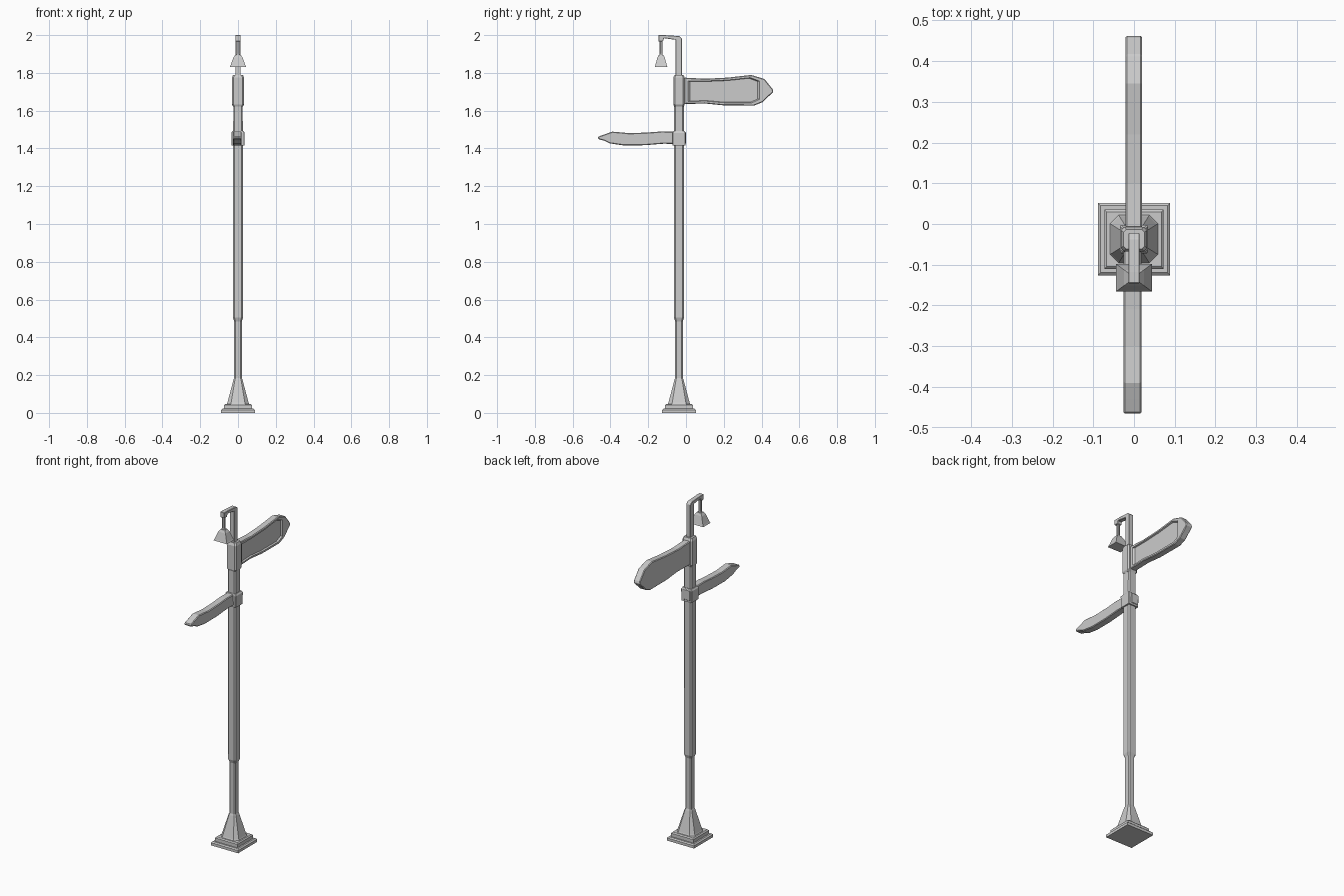
import bpy, bmesh
from mathutils import Vector

CY = -0.037  # pole axis


def loft(name, rings, bevel=0.0):
    """Closed mesh through matching rings of points, capped at both ends."""
    bm = bmesh.new()
    loops = [[bm.verts.new(p) for p in r] for r in rings]
    n = len(loops[0])
    for a, b in zip(loops, loops[1:]):
        for i in range(n):
            j = (i + 1) % n
            bm.faces.new((a[i], a[j], b[j], b[i]))
    bm.faces.new(loops[0][::-1])
    bm.faces.new(loops[-1])
    bmesh.ops.recalc_face_normals(bm, faces=bm.faces)
    me = bpy.data.meshes.new(name)
    bm.to_mesh(me)
    bm.free()
    ob = bpy.data.objects.new(name, me)
    bpy.context.collection.objects.link(ob)
    if bevel:
        m = ob.modifiers.new("edges", "BEVEL")
        m.width = bevel
        m.segments = 1
    return ob


def ring(z, hx, hy, c=0.0, cy=CY):
    """Rectangle at height z; c > 0 chamfers its corners."""
    if not c:
        return [(-hx, cy - hy, z), (hx, cy - hy, z), (hx, cy + hy, z), (-hx, cy + hy, z)]
    p = [(-hx + c, -hy), (hx - c, -hy), (hx, -hy + c), (hx, hy - c),
         (hx - c, hy), (-hx + c, hy), (-hx, hy - c), (-hx, -hy + c)]
    return [(x, cy + y, z) for x, y in p]


def column(name, prof, cy=CY):
    """Profile rows: z, half x, half y, corner chamfer."""
    return loft(name, [ring(*row, cy=cy) for row in prof])


def slab(name, outline, layers, bevel=0.0):
    """Side outline (y, z) repeated at each x, scaled about its middle."""
    c = sum((Vector(p) for p in outline), Vector((0, 0))) / len(outline)
    rings = []
    for x, s in layers:
        pts = [c + (Vector(p) - c) * s for p in outline]
        rings.append([(x, p.x, p.y) for p in pts])
    return loft(name, rings, bevel)


# stepped square foot
column("base_plinth", [(0, .089, .089, 0), (.016, .089, .089, 0), (.022, .082, .082, 0)])
column("base_step", [(.022, .073, .073, 0), (.042, .073, .073, 0), (.048, .067, .067, 0)])

# flared foot and post with chamfered corners
column("flared_foot", [(.046, .060, .060, .022), (.055, .056, .056, .02),
                       (.175, .024, .024, .008), (.185, .020, .020, .007)])
column("post", [(.17, .020, .020, .007), (.485, .020, .020, .007), (.505, .027, .027, .008),
                (1.0, .026, .026, .007), (1.64, .025, .026, .007)])

# collars holding the boards
column("upper_collar", [(1.622, .026, .026, .008), (1.632, .032, .030, .008),
                        (1.775, .032, .030, .008), (1.79, .026, .024, .007)])
column("lower_collar", [(1.415, .034, .034, .003), (1.483, .035, .035, .003),
                        (1.492, .029, .029, .003)])

# hook at the top
hook = [(-.056, 1.78), (-.022, 1.78), (-.022, 1.983), (-.036, 1.995), (-.118, 2.0),
        (-.146, 2.0), (-.146, 1.967), (-.122, 1.967), (-.116, 1.984), (-.056, 1.975)]
slab("hook", hook, [(-.014, 1), (.014, 1)], .002)

# hanging bell
column("bell_rod", [(1.89, .012, .009, .004), (1.905, .008, .007, .003),
                    (1.97, .008, .007, .003)], cy=-.132)
column("bell", [(1.830, .044, .034, 0), (1.838, .040, .031, 0), (1.882, .024, .019, 0),
                (1.896, .014, .012, 0)], cy=-.132)

# upper board, rounded blade with a recessed panel on its +x side
blade = [(-.01, 1.635), (.10, 1.638), (.20, 1.628), (.36, 1.627), (.405, 1.645),
         (.463, 1.700), (.458, 1.715), (.415, 1.768), (.345, 1.789), (.22, 1.775),
         (.10, 1.769), (-.01, 1.775)]
upper = slab("upper_board", blade, [(-.021, 1), (.020, 1)], .004)
panel = [(.010, 1.648), (.10, 1.651), (.20, 1.642), (.35, 1.642), (.388, 1.660),
         (.388, 1.757), (.340, 1.775), (.22, 1.762), (.10, 1.757), (.010, 1.757)]
cutter = slab("panel_cutter", panel, [(.011, .95), (.025, 1.03)])
cutter.hide_render = True
cutter.hide_viewport = True
cut = upper.modifiers.new("recess", "BOOLEAN")
cut.operation = "DIFFERENCE"
cut.object = cutter

# lower board, weathered blade narrowing to a blunt tip
lower = [(0.0, 1.424), (-.12, 1.425), (-.22, 1.417), (-.33, 1.416), (-.405, 1.427),
         (-.430, 1.440), (-.466, 1.450), (-.466, 1.462), (-.430, 1.475), (-.390, 1.489),
         (-.30, 1.481), (-.21, 1.484), (-.13, 1.490), (0.0, 1.488)]
slab("lower_board", lower, [(-.026, 1), (.019, 1)], .004)
